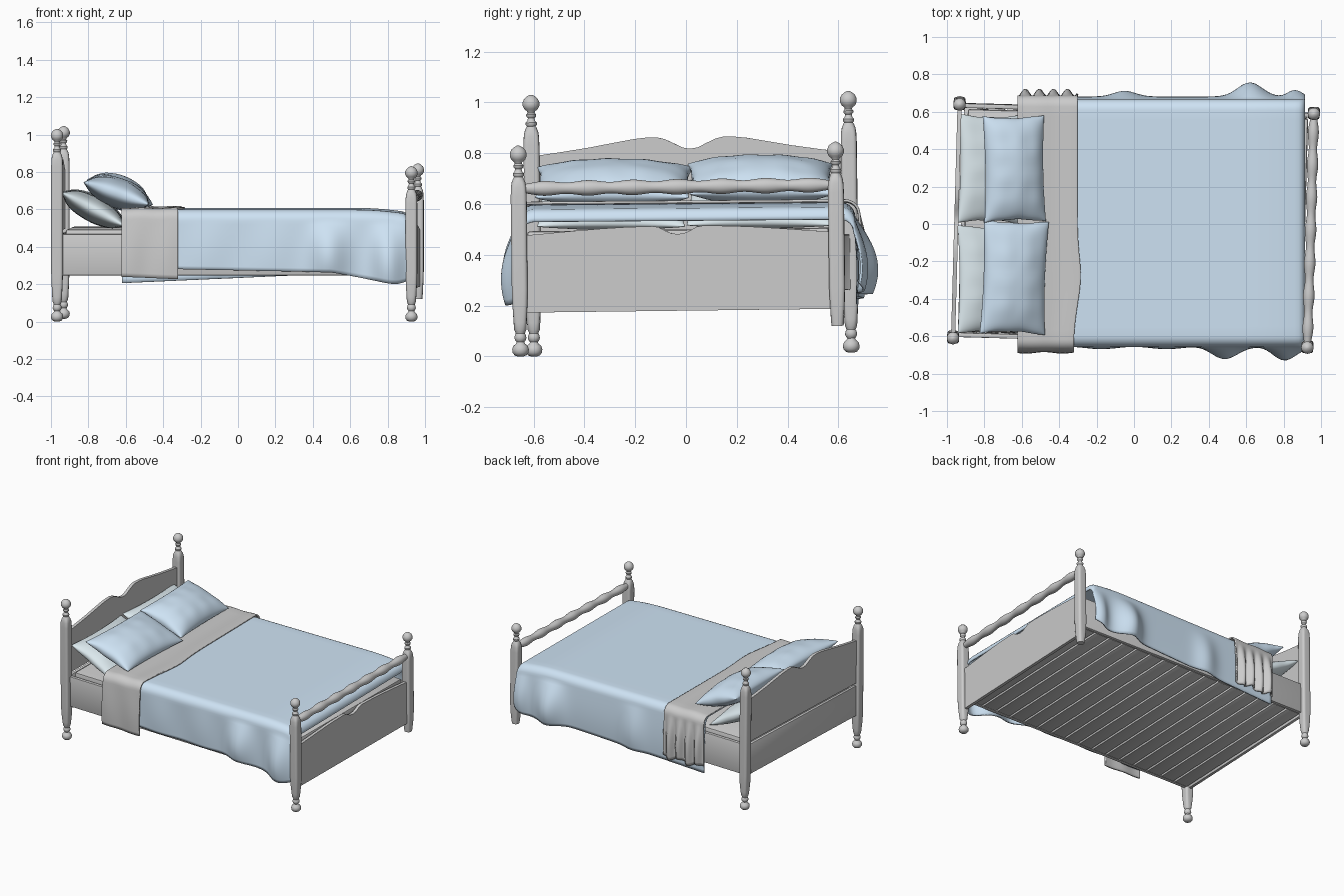
import bpy, bmesh, math
from mathutils import Matrix, Vector

if "Cube" in bpy.data.objects:
    bpy.data.objects.remove(bpy.data.objects["Cube"])

# the wooden frame stands slightly askew
SKEW = Matrix.Rotation(math.radians(-1.6), 4, 'Z') @ Matrix.Rotation(math.radians(0.7), 4, 'X')


def material(name, rgb):
    m = bpy.data.materials.new(name)
    m.diffuse_color = (*rgb, 1)
    m.use_nodes = True
    m.node_tree.nodes["Principled BSDF"].inputs["Base Color"].default_value = m.diffuse_color
    return m


BLUE = material("blue_fabric", (0.62, 0.77, 0.91))
PALE = material("pale_fabric", (0.73, 0.83, 0.87))


def finish(bm, name, mat=None, skew=True, angle=40):
    bmesh.ops.recalc_face_normals(bm, faces=bm.faces)
    me = bpy.data.meshes.new(name)
    bm.to_mesh(me)
    bm.free()
    if skew:
        me.transform(SKEW)
    ob = bpy.data.objects.new(name, me)
    bpy.context.collection.objects.link(ob)
    if mat:
        me.materials.append(mat)
    bpy.ops.object.select_all(action='DESELECT')
    ob.select_set(True)
    bpy.context.view_layer.objects.active = ob
    bpy.ops.object.shade_smooth_by_angle(angle=math.radians(angle))
    return ob


def box(name, lo, hi, bevel=0.004):
    bm = bmesh.new()
    lo, hi = Vector(lo), Vector(hi)
    bmesh.ops.create_cube(bm, size=1, matrix=Matrix.Translation((lo + hi) / 2) @ Matrix.Diagonal((*(hi - lo), 1)))
    bmesh.ops.bevel(bm, geom=bm.edges[:], offset=bevel, segments=2, affect='EDGES', profile=0.5)
    return finish(bm, name)


def loft(name, sections, place, n=32):
    """Stack of (height, radius, squareness) sections, squareness 1 = chamfered square."""
    bm = bmesh.new()
    rings = []
    for h, r, sq in sections:
        ring = []
        for i in range(n):
            a = 2 * math.pi * i / n
            c, s = math.cos(a), math.sin(a)
            d = r * (1 + sq * (min(1 / max(abs(c), abs(s)), 1.25) - 1))
            ring.append(bm.verts.new(place(d * c, d * s, h)))
        rings.append(ring)
    for a, b in zip(rings, rings[1:]):
        for i in range(n):
            bm.faces.new((a[i], a[(i + 1) % n], b[(i + 1) % n], b[i]))
    bm.faces.new(rings[0])
    bm.faces.new(rings[-1])
    return finish(bm, name)


# turned posts: ball foot, square shaft, ringed ball finial
FOOT = [(.007, .010, 0), (.012, .023, 0), (.022, .031, 0), (.035, .033, 0), (.048, .029, 0), (.058, .018, 0),
        (.064, .015, 0), (.070, .020, 0), (.080, .024, 0), (.090, .022, 0), (.098, .018, 0), (.104, .020, 0)]
FINIAL = [(-.128, .020, 0), (-.124, .017, 0), (-.118, .022, 0), (-.110, .022, 0), (-.102, .015, 0), (-.092, .013, 0),
          (-.086, .019, 0), (-.078, .020, 0), (-.071, .014, 0), (-.065, .016, 0), (-.056, .027, 0), (-.043, .033, 0),
          (-.030, .033, 0), (-.016, .027, 0), (-.006, .016, 0), (0, .004, 0)]


def post(name, x, y, top, has_foot=True):
    shaft = [(.113, .024, .2), (.14, .026, .5), (.20, .029, .9), (.27, .031, 1),
             (top - .20, .031, 1), (top - .165, .030, .8), (top - .145, .027, .4), (top - .135, .023, .1)]
    sections = (FOOT if has_foot else []) + shaft + [(top + z, r, q) for z, r, q in FINIAL]
    loft(name, sections, lambda a, b, h: (x + a, y + b, h))


HX, FX, PY = -.95, .945, .625
post("head_post_front", HX, -PY, 1.038)
post("head_post_back", HX, PY, 1.038)
post("foot_post_front", FX, -PY, .838)
post("foot_post_back", FX, PY, .838, has_foot=False)

# wavy turned rail between the foot posts
rail = []
for i in range(97):
    y = -.61 + 1.22 * i / 96
    rail.append((y, .0265 + .004 * math.cos(2 * math.pi * y / .175) - .005 * (abs(y) / .61) ** 8, 0))
loft("foot_rail", rail, lambda a, b, h: (FX + a, h, .668 + b), 20)


# shaped boards with a scalloped top edge
def board(name, x, thick, bottom, half):
    pts = [(-y, z) for y, z in half] + [(y, z) for y, z in half[-2::-1]]
    pts += [(.61, bottom), (-.61, bottom)]
    bm = bmesh.new()
    face = bm.faces.new([bm.verts.new((x - thick / 2, y, z)) for y, z in pts])
    ext = bmesh.ops.extrude_face_region(bm, geom=[face])
    bmesh.ops.translate(bm, vec=(thick, 0, 0), verts=[v for v in ext['geom'] if isinstance(v, bmesh.types.BMVert)])
    finish(bm, name)


board("headboard", HX, .022, .49, [(.61, .797), (.5, .812), (.4, .827), (.3, .845), (.22, .859), (.17, .864),
                                   (.13, .864), (.10, .857), (.06, .838), (.03, .823), (0, .818)])
board("footboard", FX, .022, .18, [(.61, .483), (.5, .492), (.4, .500), (.3, .507), (.2, .512), (.1, .514),
                                   (.075, .510), (.05, .496), (.025, .485), (0, .482)])

# bed base
box("head_lower_rail", (HX - .011, -.61, .25), (HX + .011, .61, .47))
for side, y in (("front", -.613), ("back", .613)):
    box("side_rail_" + side, (HX, y - .012, .255), (FX, y + .012, .475))
box("mattress", (-.905, -.595, .275), (.915, .595, .5), .012)
for i in range(16):
    x = -.925 + i * .1155
    box(f"slat_{i + 1}", (x, -.60, .255), (x + .102, .60, .272), .003)


# draped cloths: flat top, rounded shoulder, hanging sides
def bump(x, centre, width):
    return math.exp(-((x - centre) / width) ** 2)


def cloth(name, xs, top, sides, edge, mat, thick):
    """sides(sign, x) gives (half width, bottom z, outward bulge)."""
    bm = bmesh.new()
    grid = []
    for i, x in enumerate(xs):
        t = top(x, i)
        row = []
        for sign in (-1, 1):
            w, low, bulge = sides(sign, x)
            r = .055
            half = [((w - r) * k / 12, t) for k in range(13)]
            half += [(w - r + r * math.sin(a), t - r + r * math.cos(a))
                     for a in [math.pi / 2 * k / 6 for k in range(1, 7)]]
            for k in range(1, 15):
                d = k / 14
                half.append((w + bulge * math.sin(d * math.pi * .72), t - r + (low - t + r) * d))
            half = [(sign * y, z) for y, z in half]
            row += half[::-1] if sign < 0 else half[1:]
        grid.append([bm.verts.new((x + edge(x, y), y, z + .008 * y)) for y, z in row])
    for a, b in zip(grid, grid[1:]):
        for j in range(len(a) - 1):
            bm.faces.new((a[j], a[j + 1], b[j + 1], b[j]))
    ob = finish(bm, name, mat, skew=False, angle=60)
    mod = ob.modifiers.new("thickness", 'SOLIDIFY')
    mod.thickness = thick
    mod.offset = 0


def blanket_sides(sign, x):
    end = .10 * max(0, (x - .80) / .1) ** 2 * .2
    if sign < 0:
        low = .285 - .02 * (x + .3) - .06 * max(0, min(1, (x - .5) / .35)) + end
        return .652, low, .055 * bump(x, .48, .09) + .065 * bump(x, .80, .08) + .012 * math.sin(9 * x) ** 2
    low = .20 + .045 * (x + .62) - .02 * bump(x, .75, .2) + end
    return .662, low, .075 * bump(x, .62, .09) + .03 * bump(x, -.05, .08) + .035 * bump(x, .86, .05) + .015


N = 70
blanket_x = [-.62 + 1.50 * i / N for i in range(N + 1)] + [.893, .902, .908, .910]
DROP = {N + 1: .004, N + 2: .012, N + 3: .025, N + 4: .04}
cloth("blanket", blanket_x,
      lambda x, i: .598 - .022 * max(0, (x - .62) / .28) ** 2 - DROP.get(i, 0),
      blanket_sides, lambda x, y: 0, BLUE, .010)


def runner_sides(sign, x):
    if sign < 0:
        return .672, .245 - .04 * (x + .62), .012 + .004 * math.sin(30 * x)
    return .682, .25 + .012 * math.sin(40 * x), .018 + .018 * math.sin(2 * math.pi * x / .075)


cloth("throw_runner", [-.622 + .32 * i / 48 for i in range(49)],
      lambda x, i: .607 + .002 * math.sin(34 * x), runner_sides,
      lambda x, y: (x + .622) / .32 * (.018 * bump(y, -.28, .15) - .02 * bump(y, -.65, .2)), None, .010)


# pillows: two puffed sheets joined along a pinched seam
def pillow(name, cx, cy, cz, a, b, puff, tilt, turn, mat, phase):
    bm = bmesh.new()
    nu, nv = 24, 32
    place = (Matrix.Translation((cx, cy, cz)) @ Matrix.Rotation(math.radians(turn), 4, 'Z')
             @ Matrix.Rotation(math.radians(tilt), 4, 'Y'))
    for sgn in (-1, 1):
        g = []
        for i in range(nu + 1):
            u = -math.cos(math.pi * i / nu)
            row = []
            for j in range(nv + 1):
                v = -math.cos(math.pi * j / nv)
                fu, fv = max(0, 1 - u * u), max(0, 1 - v * v)
                h = puff * (fu ** .55) * (fv ** .42)
                crease = math.sin(13 * v + phase) * fu * abs(u) + math.sin(9 * u + 2 * phase) * fv * abs(v)
                h *= 1 + .07 * crease
                p = (a * u * (1 - .07 * fv), b * v * (1 - .05 * fu + .006 * math.sin(8 * u + phase)), sgn * h)
                row.append(bm.verts.new(place @ Vector(p)))
            g.append(row)
        for i in range(nu):
            for j in range(nv):
                bm.faces.new((g[i][j], g[i + 1][j], g[i + 1][j + 1], g[i][j + 1]))
    bmesh.ops.remove_doubles(bm, verts=bm.verts[:], dist=.0002)
    finish(bm, name, mat, skew=False, angle=75)


pillow("rear_pillow_front", -.775, -.295, .600, .19, .29, .068, 28, 0, PALE, .4)
pillow("rear_pillow_back", -.770, .295, .605, .19, .29, .068, 28, -1, PALE, 1.7)
pillow("top_pillow_front", -.640, -.285, .685, .185, .305, .082, 19, -2, BLUE, 2.6)
pillow("top_pillow_back", -.640, .295, .698, .175, .285, .086, 20, 1, BLUE, 3.9)
